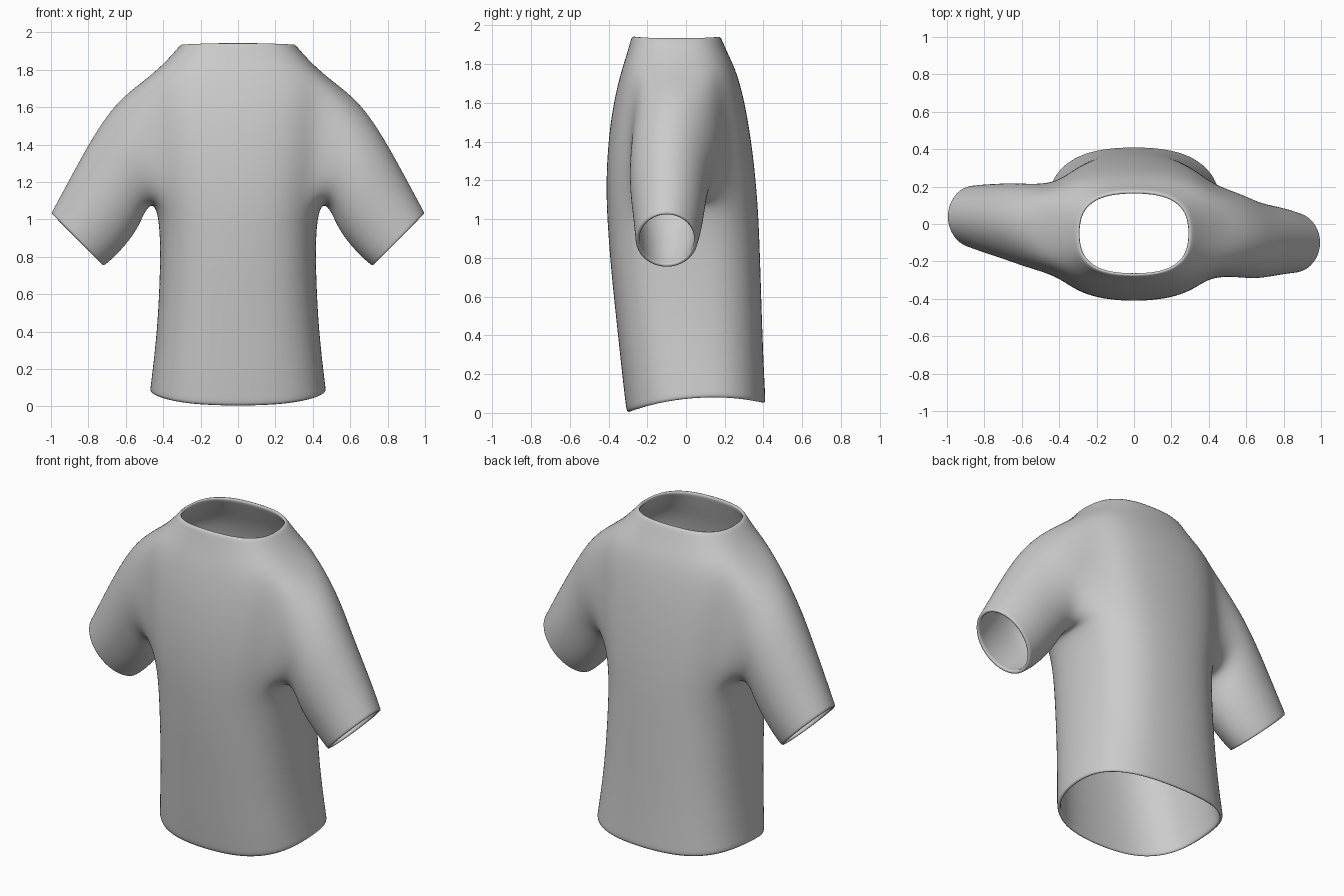
import bpy, bmesh
from math import sin, cos, pi

if "Cube" in bpy.data.objects:
    bpy.data.objects.remove(bpy.data.objects["Cube"])

N = 20          # points round the body
ARM = 14        # points round each sleeve

# body rings: z, half width, front y, back y
BODY = [
    (0.00, 0.470, -0.305, 0.410),
    (0.16, 0.455, -0.325, 0.403),
    (0.42, 0.430, -0.352, 0.393),
    (0.72, 0.415, -0.385, 0.384),
    (0.95, 0.415, -0.402, 0.376),
    (1.09, 0.440, -0.410, 0.368),
    (1.28, 0.475, -0.410, 0.352),
    (1.53, 0.490, -0.388, 0.318),
    (1.74, 0.500, -0.342, 0.270),
    (1.84, 0.385, -0.308, 0.222),
    (1.94, 0.300, -0.278, 0.176),
]
HOLE_LOW, HOLE_TOP = 5, 8    # rings that bound the armholes

# sleeve rings: top x, top z, bottom x, bottom z
SLEEVE = [
    (0.640, 1.640, 0.490, 1.065),
    (0.765, 1.465, 0.535, 0.945),
    (0.890, 1.235, 0.615, 0.845),
    (0.960, 1.105, 0.680, 0.780),
    (1.000, 1.030, 0.720, 0.750),
]
# centre y and half depth of each sleeve ring; the arms hang unevenly
DEPTH = {
    1: [(-0.06, 0.225), (-0.09, 0.205), (-0.09, 0.185), (-0.095, 0.17), (-0.10, 0.16)],
    -1: [(-0.01, 0.225), (0.01, 0.210), (0.025, 0.190), (0.035, 0.175), (0.04, 0.165)],
}


def spow(v, e):
    return (1 if v >= 0 else -1) * abs(v) ** e


def body_point(ring, i):
    z, hw, yf, yb = ring
    a = 2 * pi * i / N
    c, s = spow(cos(a), 0.78), spow(sin(a), 0.78)
    if z < 0.3:                                   # wavy hem, lowest in front
        z += (0.08 + 0.025 * s - 0.055 * s * s) * (1 - z / 0.3)
    if z > 1.9:                                   # slightly raised collar front and back
        z += 0.006 * s * s
    return (1.015 * hw * c, (yf + yb) / 2 + 1.015 * (yb - yf) / 2 * s, z)


bm = bmesh.new()

# body
rings = [[bm.verts.new(body_point(r, i)) for i in range(N)] for r in BODY]


def in_armhole(row, i):
    near_side = any((i - side) % N in (N - 2, N - 1, 0, 1) for side in (0, N // 2))
    return HOLE_LOW <= row < HOLE_TOP and near_side


# armhole interior points are not needed
for row in range(HOLE_LOW + 1, HOLE_TOP):
    for side in (0, N // 2):
        for d in (-1, 0, 1):
            bm.verts.remove(rings[row][(side + d) % N])

for row in range(len(rings) - 1):
    for i in range(N):
        if not in_armhole(row, i):
            j = (i + 1) % N
            bm.faces.new((rings[row][i], rings[row][j], rings[row + 1][j], rings[row + 1][i]))

# sleeves, grown out of the armhole edge
for sgn, side in ((1, 0), (-1, N // 2)):
    path = [(HOLE_TOP, 0), (HOLE_TOP, -1), (HOLE_TOP, -2), (7, -2), (6, -2),
            (HOLE_LOW, -2), (HOLE_LOW, -1), (HOLE_LOW, 0), (HOLE_LOW, 1), (HOLE_LOW, 2),
            (6, 2), (7, 2), (HOLE_TOP, 2), (HOLE_TOP, 1)]
    prev = [rings[r][(side + d) % N] for r, d in path]
    for (tx, tz, bx, bz), (yc, hd) in zip(SLEEVE, DEPTH[sgn]):
        loop = []
        for k in range(ARM):
            t = 2 * pi * k / ARM
            c, s = 1.03 * cos(t), 1.03 * sin(t)
            x = (tx + bx) / 2 + (tx - bx) / 2 * c
            z = (tz + bz) / 2 + (tz - bz) / 2 * c
            loop.append(bm.verts.new((sgn * x, yc - sgn * hd * s, z)))
        for k in range(ARM):
            m = (k + 1) % ARM
            bm.faces.new((prev[k], prev[m], loop[m], loop[k]))
        prev = loop

for f in bm.faces:
    f.smooth = True
mesh = bpy.data.meshes.new("shirt")
bm.to_mesh(mesh)
bm.free()
shirt = bpy.data.objects.new("shirt", mesh)
bpy.context.collection.objects.link(shirt)

# smooth cloth with a thin, rounded edge
sub = shirt.modifiers.new("smooth_cloth", 'SUBSURF')
sub.levels = sub.render_levels = 2
sol = shirt.modifiers.new("cloth_thickness", 'SOLIDIFY')
sol.thickness = 0.02
sol.offset = -1
edge = shirt.modifiers.new("rounded_edge", 'SUBSURF')
edge.levels = edge.render_levels = 1
